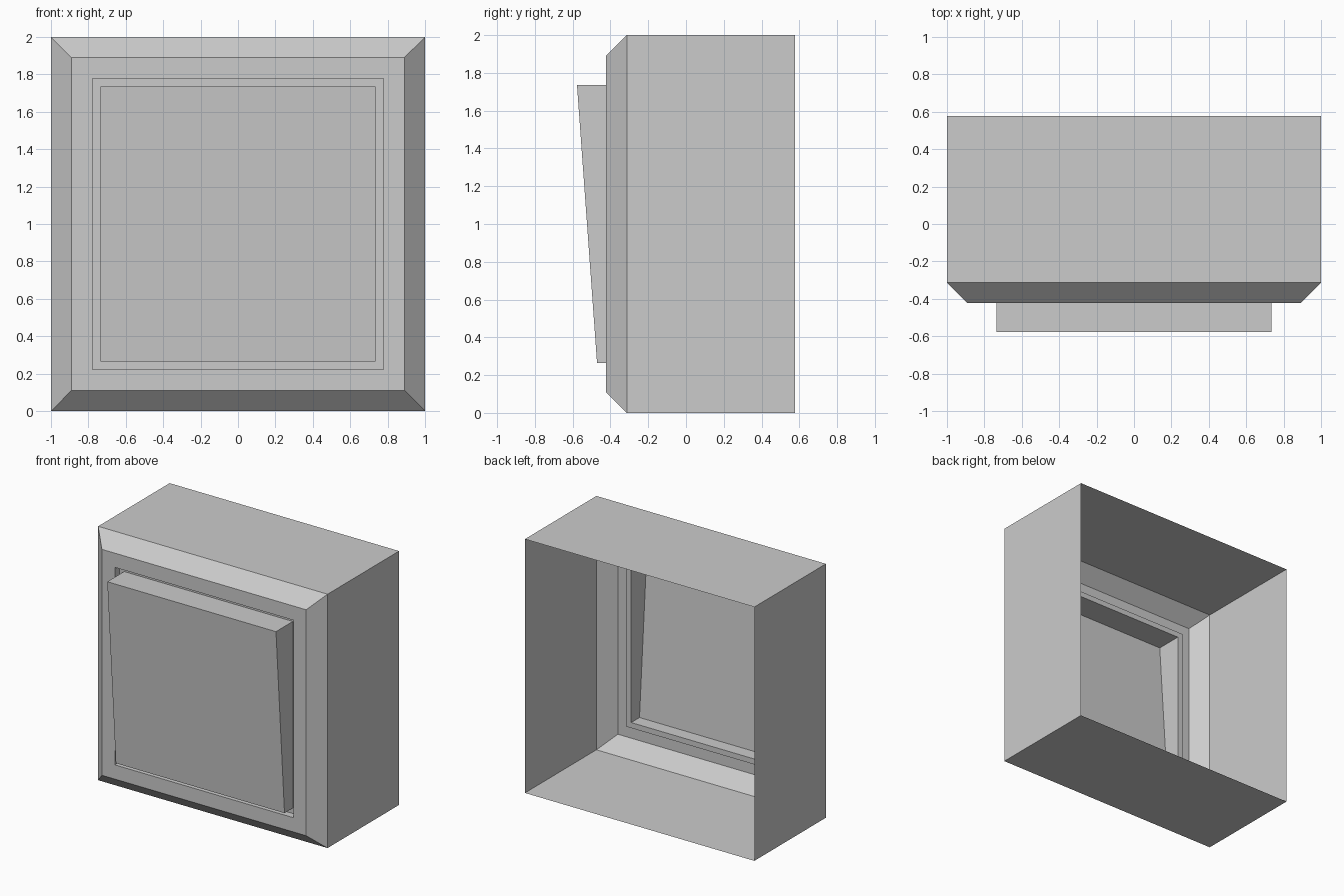
import bpy, bmesh

if "Cube" in bpy.data.objects:
    bpy.data.objects.remove(bpy.data.objects["Cube"])


def rect_loop(bm, half, y_low, y_high=None):
    """Square loop facing -y, centred on z = 1; y may differ at top and bottom."""
    y_high = y_low if y_high is None else y_high
    corners = [(-half, y_low, 1 - half), (half, y_low, 1 - half),
               (half, y_high, 1 + half), (-half, y_high, 1 + half)]
    return [bm.verts.new(c) for c in corners]


def shell(name, loops, cap=False):
    """Skin consecutive loops from back to front; optionally close the last."""
    bm = bmesh.new()
    rings = [rect_loop(bm, *l) for l in loops]
    for a, b in zip(rings, rings[1:]):
        for i in range(4):
            j = (i + 1) % 4
            bm.faces.new((a[i], a[j], b[j], b[i]))
    if cap:
        bm.faces.new(rings[-1])
    mesh = bpy.data.meshes.new(name)
    bm.to_mesh(mesh)
    bm.free()
    ob = bpy.data.objects.new(name, mesh)
    bpy.context.collection.objects.link(ob)
    return ob


BACK, SIDE, FRONT, GROOVE = 0.577, -0.313, -0.423, -0.367

# Open-backed housing: side walls, chamfer, front frame, recessed groove
shell("switch_housing", [(1.0, BACK), (1.0, SIDE), (0.89, FRONT),
                         (0.778, FRONT), (0.778, GROOVE), (0.735, GROOVE)])

# Hollow tilted rocker rising from the groove floor
shell("rocker_button", [(0.735, GROOVE), (0.735, -0.471, -0.577)], cap=True)
